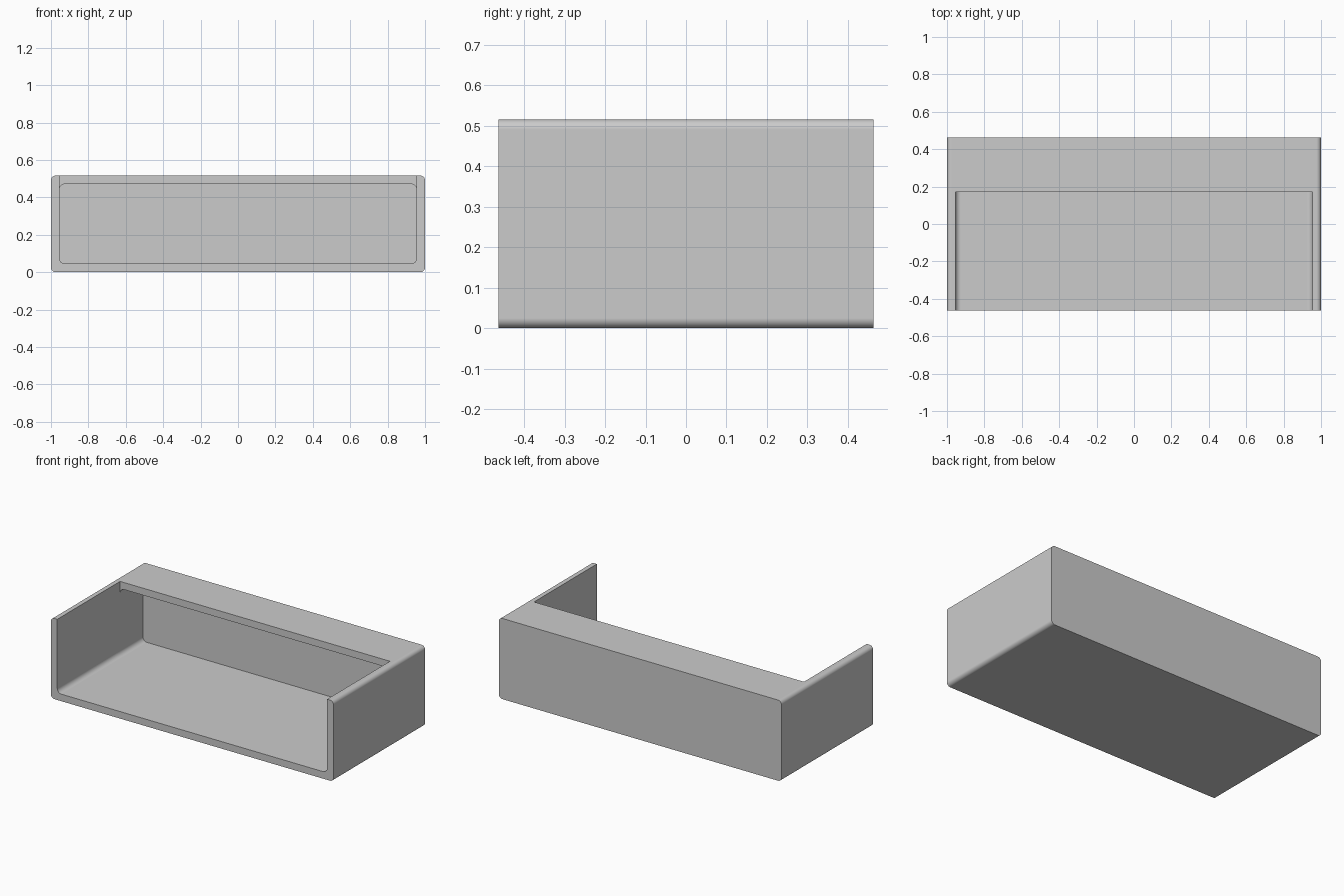
import bpy, bmesh
from math import sin, cos, pi, radians

if "Cube" in bpy.data.objects:
    bpy.data.objects.remove(bpy.data.objects["Cube"])

W, D, H = 1.0, 0.463, 0.516      # half width, half depth, height
WALL, BACK = 0.045, 0.06         # shell and rear wall thickness
LIP_Y = 0.172                    # front edge of the top ledge


def rounded_rect(hw, z0, z1, r_bottom, r_top, steps=8):
    """Counter-clockwise x/z outline; a zero radius gives a square corner."""
    pts = []
    corners = [(1, z0, r_bottom, -pi / 2), (1, z1, r_top, 0),
               (-1, z1, r_top, pi / 2), (-1, z0, r_bottom, pi)]
    for sx, z, r, start in corners:
        cx, cz = sx * (hw - r), (z + r if z == z0 else z - r)
        n = steps if r else 0
        for i in range(n + 1):
            a = start + (pi / 2) * i / max(n, 1)
            pts.append((cx + r * cos(a), cz + r * sin(a)))
    return pts


def prism(name, outline, y0, y1):
    """Extrude an x/z outline along y."""
    bm = bmesh.new()
    front = bm.faces.new([bm.verts.new((x, y0, z)) for x, z in outline])
    ext = bmesh.ops.extrude_face_region(bm, geom=[front], use_keep_orig=True)
    for v in ext["geom"]:
        if isinstance(v, bmesh.types.BMVert):
            v.co.y = y1
    bmesh.ops.recalc_face_normals(bm, faces=bm.faces)
    mesh = bpy.data.meshes.new(name)
    bm.to_mesh(mesh)
    bm.free()
    obj = bpy.data.objects.new(name, mesh)
    bpy.context.collection.objects.link(obj)
    return obj


# Outer body with rounded long edges
body = prism("open_front_shelf_box", rounded_rect(W, 0, H, 0.025, 0.025), -D, D)

# Open front bay, then the pocket below the top ledge
inner = W - WALL
cutters = [
    prism("front_bay_cutter", rounded_rect(inner, WALL, H + 0.2, 0.03, 0), -D - 0.2, LIP_Y),
    prism("rear_pocket_cutter", rounded_rect(inner, WALL, H - WALL, 0.03, 0.03), LIP_Y - 0.05, D - BACK),
]
bpy.context.view_layer.objects.active = body
body.select_set(True)
for c in cutters:
    c.hide_render = True
    mod = body.modifiers.new(c.name, 'BOOLEAN')
    mod.operation, mod.solver, mod.object = 'DIFFERENCE', 'EXACT', c
    bpy.ops.object.modifier_apply(modifier=mod.name)
    bpy.data.objects.remove(c)

# Smooth fillets, crisp edges, even shading on the flat faces
bpy.ops.object.shade_smooth_by_angle(angle=radians(30))
wn = body.modifiers.new("even_shading", 'WEIGHTED_NORMAL')
wn.keep_sharp = True
